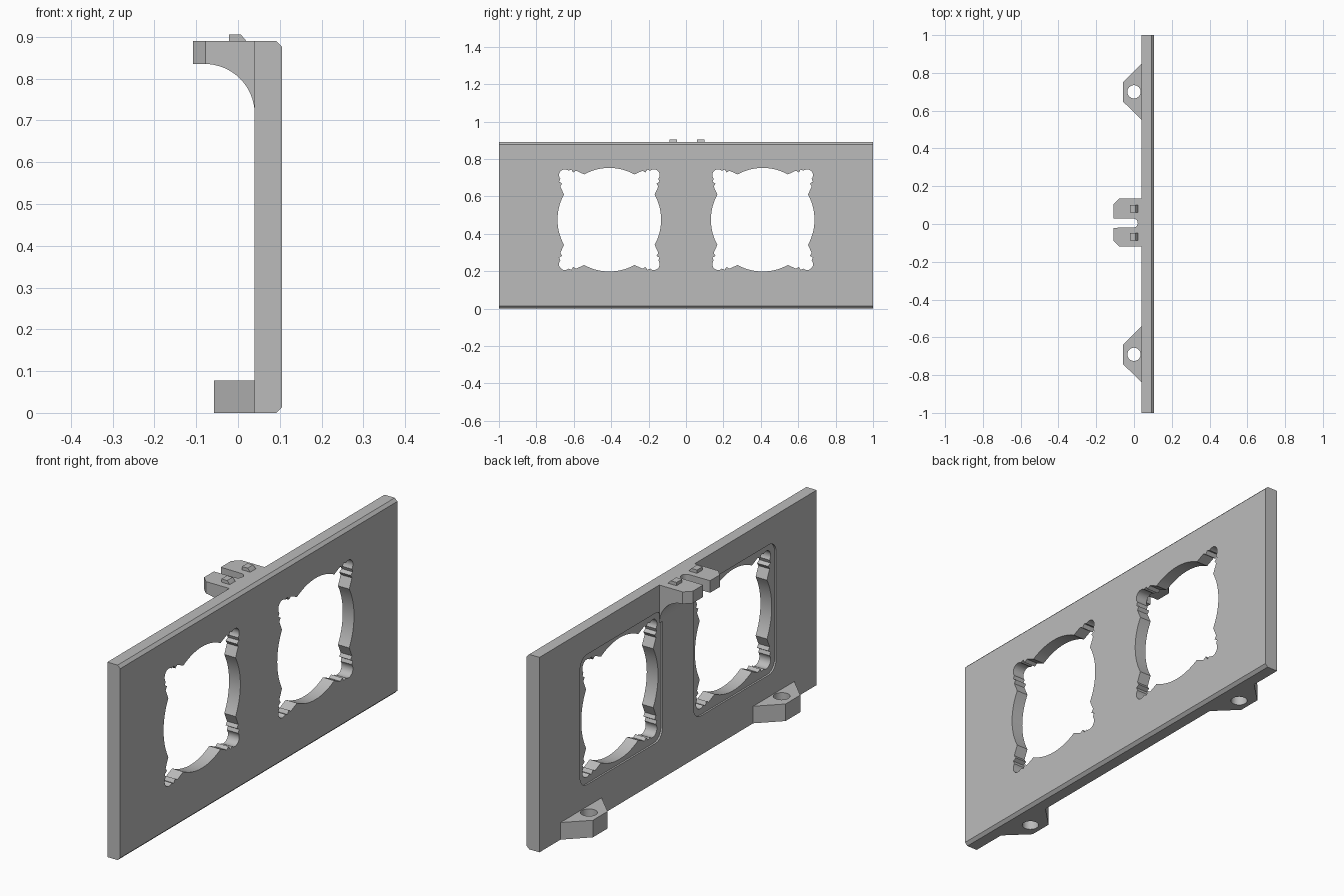
import bpy, bmesh
from math import cos, sin, radians
from mathutils import Vector

cube = bpy.data.objects.get("Cube")
if cube:
    bpy.data.objects.remove(cube)

grey = bpy.data.materials.new("plain grey")
grey.use_nodes = True
grey.diffuse_color = (0.5, 0.5, 0.5, 1)
grey.node_tree.nodes["Principled BSDF"].inputs["Base Color"].default_value = (0.5, 0.5, 0.5, 1)


def prism(name, outline, axis, low, high):
    """Extrude a 2D outline along the x, y or z axis."""
    place = {"x": lambda a, b, d: (d, a, b),
             "y": lambda a, b, d: (a, d, b),
             "z": lambda a, b, d: (a, b, d)}[axis]
    bm = bmesh.new()
    face = bm.faces.new([bm.verts.new(place(a, b, low)) for a, b in outline])
    grown = bmesh.ops.extrude_face_region(bm, geom=[face])["geom"]
    verts = [v for v in grown if isinstance(v, bmesh.types.BMVert)]
    bmesh.ops.translate(bm, verts=verts, vec=Vector(place(0, 0, high - low)))
    bmesh.ops.recalc_face_normals(bm, faces=bm.faces)
    mesh = bpy.data.meshes.new(name)
    bm.to_mesh(mesh)
    bm.free()
    mesh.materials.append(grey)
    obj = bpy.data.objects.new(name, mesh)
    bpy.context.collection.objects.link(obj)
    return obj


def cut(obj, cutter):
    """Subtract the cutter, bake the result and drop the cutter."""
    cutter.hide_render = True
    mod = obj.modifiers.new("cut", "BOOLEAN")
    mod.operation = "DIFFERENCE"
    mod.solver = "EXACT"
    mod.object = cutter
    bpy.context.view_layer.update()
    baked = obj.evaluated_get(bpy.context.evaluated_depsgraph_get())
    mesh = bpy.data.meshes.new_from_object(baked)
    obj.modifiers.clear()
    obj.data = mesh
    bpy.data.objects.remove(cutter)


def arc(cx, cy, r, start, end, steps):
    angles = [radians(start + (end - start) * i / steps) for i in range(steps + 1)]
    return [(cx + r * cos(t), cy + r * sin(t)) for t in angles]


def opening_outline(cy, cz):
    """Round opening with scalloped corners, one quarter turned four times."""
    edge = [(0.262, 0.178), (0.252, 0.193)]
    lobe = arc(0.238, 0.238, 0.031, -40, 130, 12)
    half_arc = arc(0, 0, 0.277, -29, 29, 14)
    quarter = half_arc + edge + [(0.268, 0.203)] + lobe + [(0.203, 0.268)]
    quarter += [(b, a) for a, b in reversed(edge)]
    points = []
    for _ in range(4):
        points += [(cy + a, cz + b) for a, b in quarter]
        quarter = [(-b, a) for a, b in quarter]
    return points


def rounded_square(cy, cz, half, r):
    points = []
    for i, (sy, sz) in enumerate([(1, 1), (-1, 1), (-1, -1), (1, -1)]):
        points += arc(cy + sy * (half - r), cz + sz * (half - r), r, 90 * i, 90 * i + 90, 6)
    return points


BACK, FRONT, TOP, BEVEL = 0.04, 0.105, 0.89, 0.013

# Panel with chamfered long edges
panel = prism("panel", [(BACK, 0), (FRONT - BEVEL, 0), (FRONT, BEVEL),
                        (FRONT, TOP - BEVEL), (FRONT - BEVEL, TOP), (BACK, TOP)], "y", -1, 1)

# Two scalloped openings, each in a shallow rear recess
for y in (-0.41, 0.41):
    cut(panel, prism("recess_cutter", rounded_square(y, 0.475, 0.297, 0.05), "x", 0, BACK + 0.008))
    cut(panel, prism("opening_cutter", opening_outline(y, 0.475), "x", -0.1, 0.3))

# Mounting feet with screw holes
for side, y in (("left", -0.69), ("right", 0.70)):
    foot = prism(side + "_foot", [(BACK, y - 0.148), (-0.057, y - 0.053),
                                  (-0.057, y + 0.053), (BACK, y + 0.148)], "z", 0, 0.078)
    cut(foot, prism("hole_cutter", arc(0, y, 0.035, 0, 348.75, 31), "z", -0.1, 0.2))

# Top hook: arched underside, chamfered rear corners, central slot
hook = prism("hook", [(BACK, TOP), (-0.108, TOP), (-0.108, 0.835)]
             + arc(-0.08, 0.715, 0.12, 90, 0, 16), "y", -0.12, 0.135)
for y, s in ((-0.12, -1), (0.135, 1)):
    cut(hook, prism("corner_cutter", [(-0.108 - 0.02, y - s * 0.05), (-0.078 + 0.02, y + s * 0.02),
                                      (-0.128, y + s * 0.02)], "z", 0.6, 1))
cut(hook, prism("slot_cutter", [(-0.2, -0.021)] + arc(-0.004, 0.005, 0.024, -90, 90, 12)
                + [(-0.2, 0.031)], "z", 0.6, 1))

# Small ramped nubs on the hook
for side, y in (("left", -0.068), ("right", 0.08)):
    prism(side + "_nub", [(-0.022, TOP - 0.005), (0.022, TOP - 0.005), (0.02, TOP),
                          (0.007, 0.905), (-0.022, 0.905)], "y", y - 0.02, y + 0.02)

# Smooth curved walls, keep hard edges sharp
bpy.ops.object.select_all(action="DESELECT")
for obj in bpy.context.scene.objects:
    if obj.type == "MESH":
        obj.select_set(True)
        bpy.context.view_layer.objects.active = obj
bpy.ops.object.shade_smooth_by_angle(angle=radians(25))
